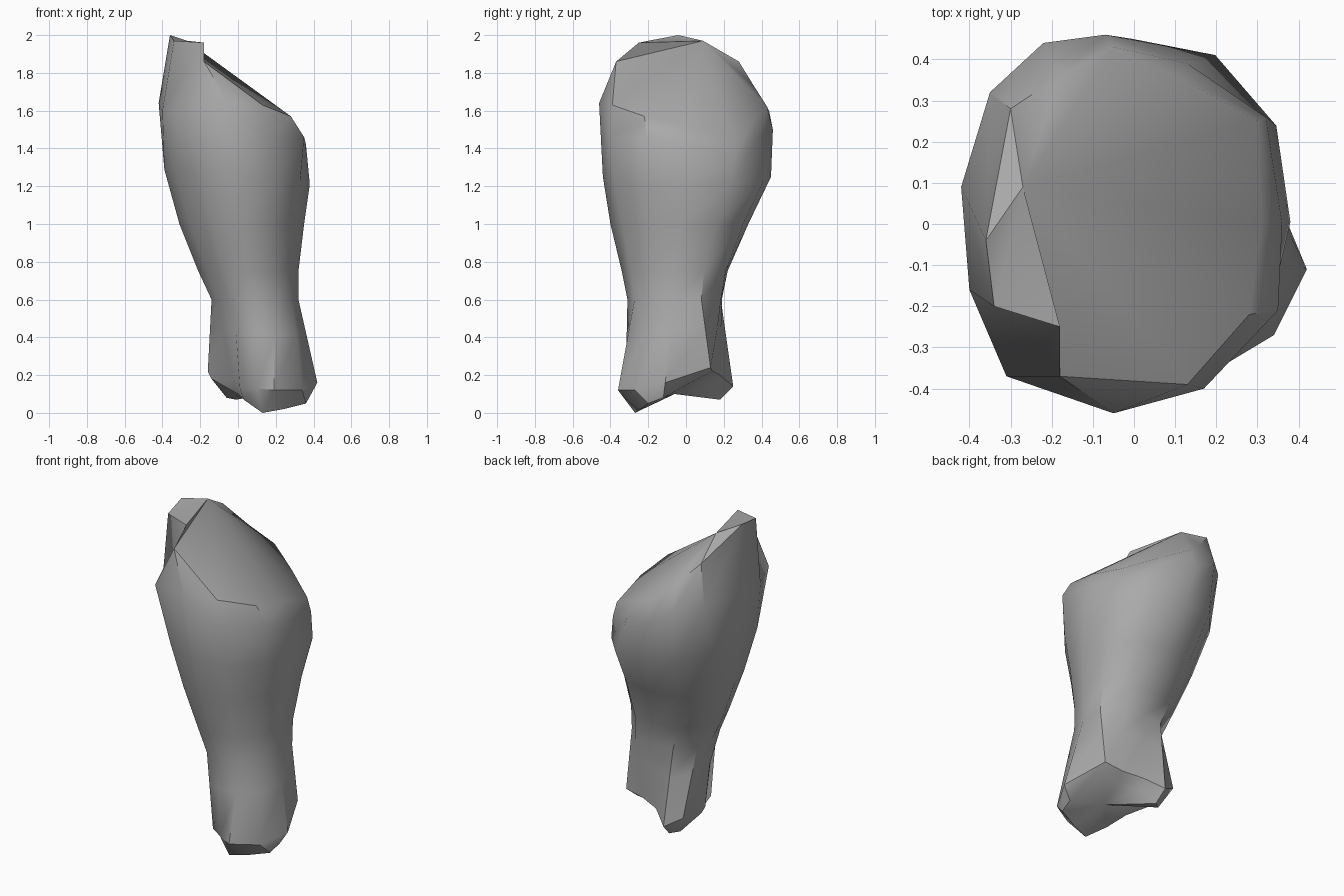
import bpy
import bmesh
from math import cos, sin, radians

cube = bpy.data.objects.get("Cube")
if cube:
    bpy.data.objects.remove(cube)

SIDES = 12
ANGLES = [radians(360 * i / SIDES) for i in range(SIDES)]


def oval(x0, x1, y0, y1, z, back, front, tilt=0.0):
    """Oval cross-section; back and front swell or shrink its corners."""
    cx, cy = (x0 + x1) / 2, (y0 + y1) / 2
    points = []
    for a in ANGLES:
        grow = 1 + abs(sin(2 * a)) * (back if sin(a) > 0 else front)
        dx = (x1 - x0) / 2 * cos(a) * grow
        dy = (y1 - y0) / 2 * sin(a) * grow
        points.append((cx + dx, cy + dy, z + tilt * dx))
    return points


def blend(a, b, t):
    """Cross-section part of the way from one ring to another."""
    return [tuple(p + (q - p) * t for p, q in zip(u, v)) for u, v in zip(a, b)]


def loft(name, rings, bottom, top):
    """Skin a stack of rings and close both ends with a fan."""
    bm = bmesh.new()
    rows = [[bm.verts.new(p) for p in ring] for ring in rings]
    ends = [bm.verts.new(bottom), bm.verts.new(top)]
    for i in range(SIDES):
        j = (i + 1) % SIDES
        for low, high in zip(rows, rows[1:]):
            bm.faces.new((low[i], low[j], high[j], high[i]))
        bm.faces.new((ends[0], rows[0][j], rows[0][i]))
        bm.faces.new((ends[1], rows[-1][i], rows[-1][j]))
    bmesh.ops.recalc_face_normals(bm, faces=bm.faces)
    mesh = bpy.data.meshes.new(name)
    bm.to_mesh(mesh)
    bm.free()
    obj = bpy.data.objects.new(name, mesh)
    bpy.context.collection.objects.link(obj)
    return obj


# Foot: a big front lobe, a small rear lobe and a groove between them
foot_base = [
    (.37, -.12, .08), (.28, .08, .19), (.18, .08, .18), (.07, .13, .15),
    (-.01, .18, .07), (-.06, .14, .08), (-.14, .05, .18), (0, -.07, .1),
    (.03, -.2, .07), (.13, -.27, 0), (.24, -.24, .02), (.36, -.2, .05),
]
foot_rim = [
    (.42, -.11, .16), (.32, .13, .24), (.2, .14, .22), (.08, .18, .2),
    (-.02, .25, .14), (-.12, .2, .2), (-.16, .04, .22), (-.03, -.06, .18),
    (.01, -.26, .13), (.1, -.32, .13), (.19, -.36, .12), (.34, -.27, .12),
]

# Shoulder: the widest outline below the slanted top
shoulder = [
    (.36, 0, 1.42), (.32, .26, 1.36), (.13, .39, 1.46), (-.07, .46, 1.5),
    (-.22, .44, 1.6), (-.35, .32, 1.62), (-.42, .09, 1.64), (-.4, -.16, 1.6),
    (-.31, -.37, 1.6), (-.05, -.46, 1.64), (.17, -.4, 1.45), (.35, -.21, 1.46),
]

# Crown: the edge of the slanted top, highest on the -x side
crown = [
    (.31, 0, 1.52), (.3, .25, 1.45), (.12, .35, 1.54), (-.05, .43, 1.62),
    (-.18, .36, 1.73), (-.3, .28, 1.86), (-.36, -.04, 2), (-.34, -.2, 1.97),
    (-.18, -.25, 1.96), (-.18, -.37, 1.86), (.13, -.39, 1.63), (.28, -.22, 1.57),
]

# Stack from the foot up to the crown
neck = oval(-.14, .32, -.31, .19, .6, .15, -.02)
rings = [
    foot_base,
    foot_rim,
    blend(foot_rim, neck, .62),
    neck,
    oval(-.21, .32, -.34, .22, .75, .13, -.05),
    oval(-.31, .35, -.40, .33, 1.0, .08, -.05),
    oval(-.39, .38, -.44, .45, 1.25, .06, 0, -.1),
    shoulder,
    crown,
]
stone = loft("stone_pillar", rings, (.17, -.06, .1), (-.27, .09, 1.97))

# Plain grey stone
grey = bpy.data.materials.new("stone_grey")
grey.use_nodes = True
colour = (.4, .4, .4, 1)
grey.diffuse_color = colour
grey.node_tree.nodes["Principled BSDF"].inputs["Base Color"].default_value = colour
stone.data.materials.append(grey)

bpy.ops.object.select_all(action="DESELECT")
stone.select_set(True)
bpy.context.view_layer.objects.active = stone
bpy.ops.object.shade_smooth_by_angle(angle=radians(40))
